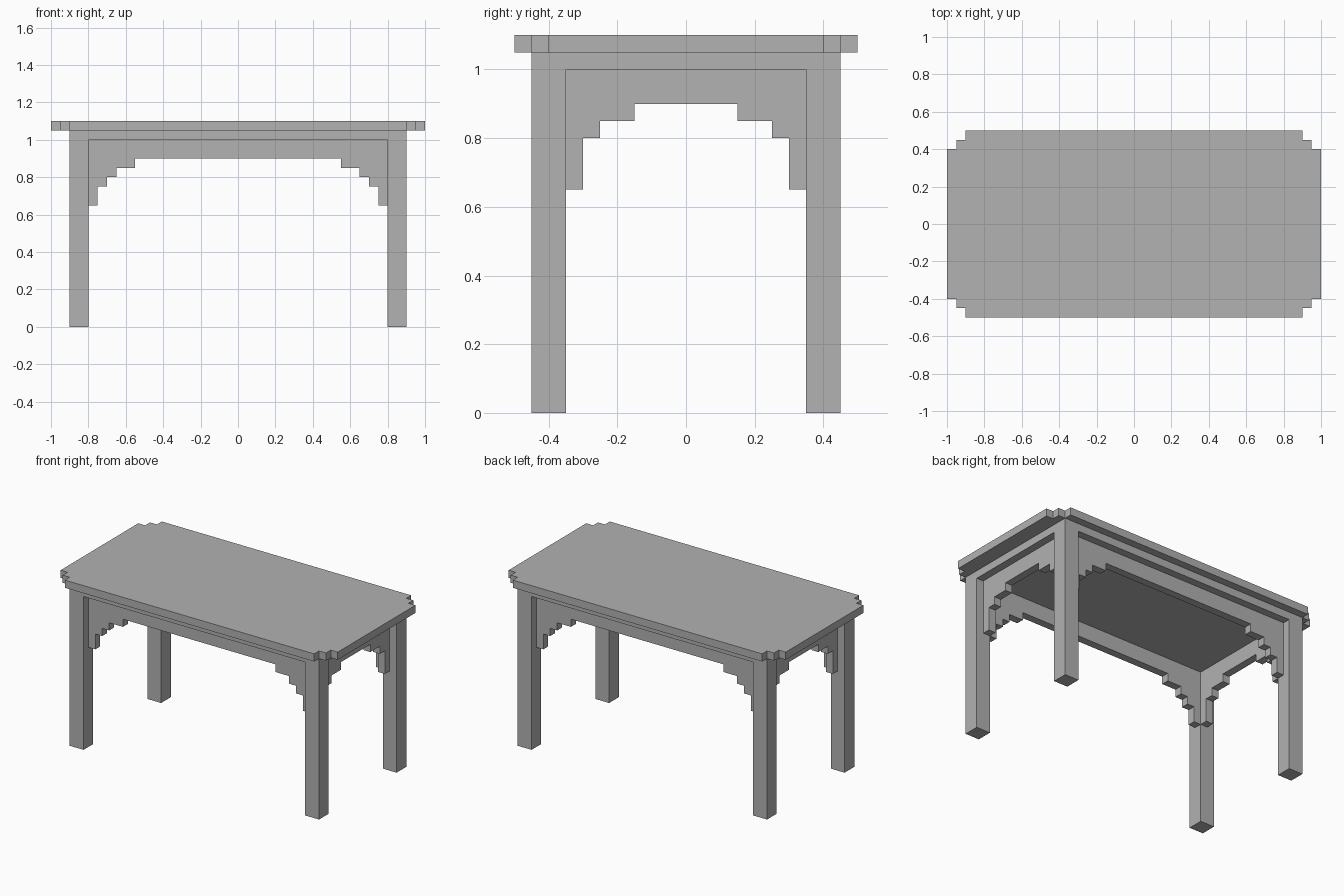
import bpy
import bmesh
from mathutils import Matrix, Vector

cube = bpy.data.objects.get("Cube")
if cube:
    bpy.data.objects.remove(cube, do_unlink=True)

grey = bpy.data.materials.new("plain_grey")
grey.use_nodes = True
GREY = (0.445, 0.445, 0.445, 1)
grey.diffuse_color = GREY
grey.node_tree.nodes["Principled BSDF"].inputs["Base Color"].default_value = GREY


def prism(name, outline, depth, matrix):
    """Extrude a flat outline along its local z, then place it."""
    bm = bmesh.new()
    face = bm.faces.new([bm.verts.new((u, v, 0)) for u, v in outline])
    new = bmesh.ops.extrude_face_region(bm, geom=[face])["geom"]
    bmesh.ops.translate(bm, vec=Vector((0, 0, depth)),
                        verts=[g for g in new if isinstance(g, bmesh.types.BMVert)])
    bmesh.ops.recalc_face_normals(bm, faces=bm.faces)
    bm.transform(matrix)
    mesh = bpy.data.meshes.new(name)
    bm.to_mesh(mesh)
    bm.free()
    mesh.materials.append(grey)
    obj = bpy.data.objects.new(name, mesh)
    bpy.context.scene.collection.objects.link(obj)
    return obj


def rect(x, y, w, d):
    return [(x - w, y - d), (x + w, y - d), (x + w, y + d), (x - w, y + d)]


def up(z):
    return Matrix.Translation((0, 0, z))


# Table top with stepped corners
corner = [(1, .4), (.95, .4), (.95, .45), (.9, .45), (.9, .5)]
back = corner + [(-x, y) for x, y in reversed(corner)]
prism("table_top", back + [(-x, -y) for x, y in back], .05, up(1.05))

# Slab under the top, flush with the legs
prism("under_slab", rect(0, 0, .9, .45), .05, up(1.0))

# Legs
for sx, side in ((1, "left"), (-1, "right")):
    for sy, end in ((-1, "front"), (1, "back")):
        prism(f"{end}_{side}_leg", rect(sx * .85, sy * .4, .05, .05), 1.0, up(0))


def stepped_apron(half, steps):
    """Outline of a recessed apron; steps are (inner edge, lower height)."""
    pts = [(half, 1.0)]
    edge = half
    for inner, low in steps:
        pts += [(edge, low), (inner, low)]
        edge = inner
    pts.append((edge, .9))
    return pts + [(-u, v) for u, v in reversed(pts)]


long_apron = stepped_apron(.8, [(.75, .65), (.7, .75), (.65, .8), (.55, .85)])
short_apron = stepped_apron(.35, [(.3, .65), (.25, .8), (.15, .85)])

# Aprons between the legs, inner faces flush with the legs
for turn, names, outline, inset in (
        (0, ("front", "back"), long_apron, .35),
        (90, ("left", "right"), short_apron, .8)):
    for i, name in enumerate(names):
        angle = (turn + 180 * i) * 3.14159265 / 180
        place = (Matrix.Rotation(angle, 4, "Z") @ Matrix.Translation((0, -inset, 0))
                 @ Matrix.Rotation(3.14159265 / 2, 4, "X"))
        prism(f"{name}_apron", outline, .05, place)
